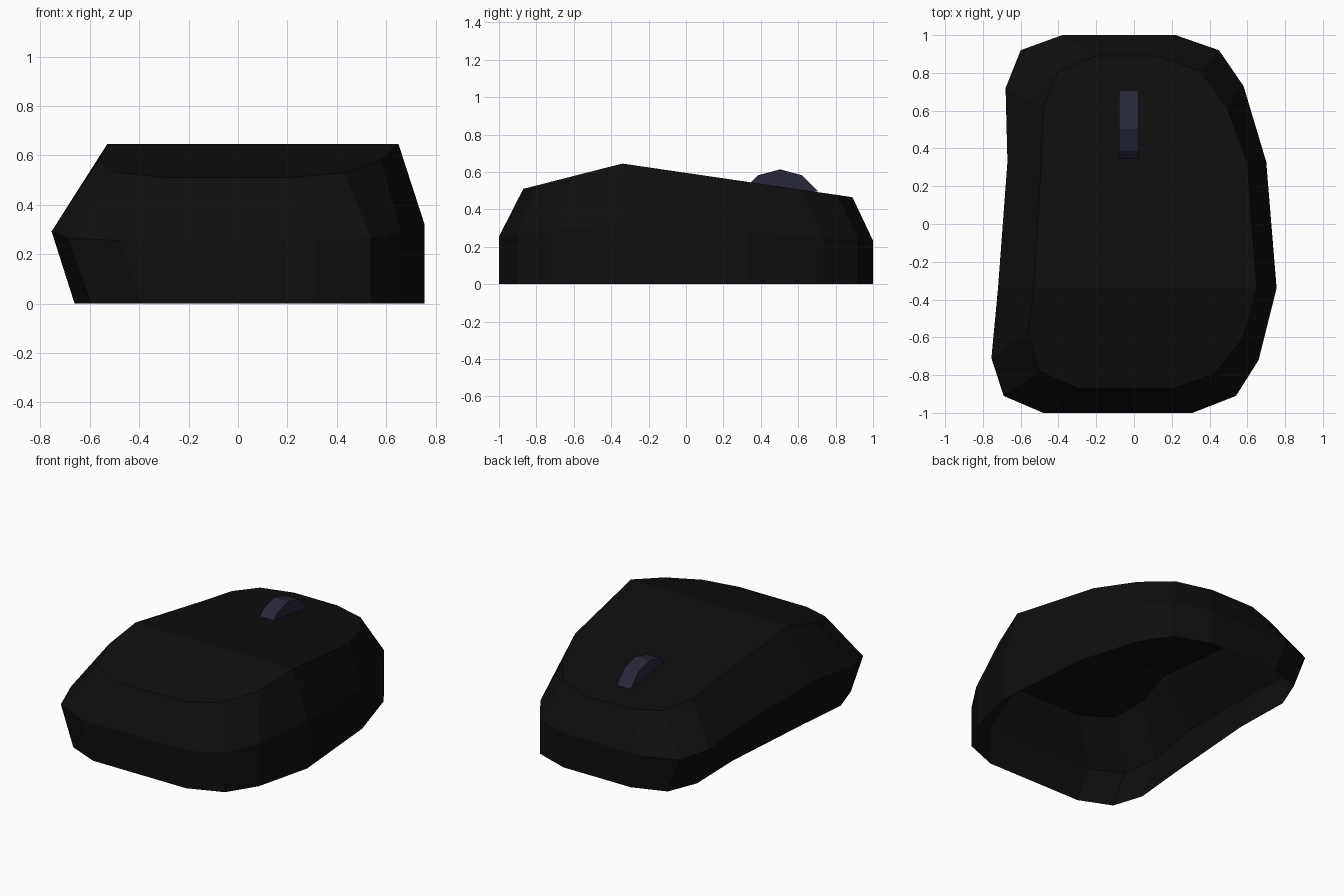
import bpy, bmesh, math

if "Cube" in bpy.data.objects:
    bpy.data.objects.remove(bpy.data.objects["Cube"])


def material(name, rgb):
    m = bpy.data.materials.new(name)
    m.diffuse_color = (*rgb, 1)
    m.use_nodes = True
    m.node_tree.nodes["Principled BSDF"].inputs["Base Color"].default_value = m.diffuse_color
    return m


def make_object(name, bm, mat):
    bmesh.ops.recalc_face_normals(bm, faces=bm.faces)
    me = bpy.data.meshes.new(name)
    bm.to_mesh(me)
    bm.free()
    me.materials.append(mat)
    ob = bpy.data.objects.new(name, me)
    bpy.context.collection.objects.link(ob)
    return ob


black = material("soft black", (0.0045, 0.0045, 0.0045))
slate = material("dark slate blue", (0.02, 0.02, 0.04))

# Widest outline and the smaller outline of the top, both clockwise from back left
waist = [(-.38, 1), (.22, 1), (.45, .92), (.58, .73), (.70, .33), (.755, -.34),
         (.66, -.72), (.54, -.91), (.31, -1), (-.48, -1), (-.69, -.91),
         (-.755, -.71), (-.72, -.34), (-.67, .33), (-.68, .72), (-.60, .92)]
crown = [(-.20, .89), (.12, .89), (.35, .81), (.49, .62), (.60, .33), (.65, -.34),
         (.58, -.60), (.43, -.79), (.21, -.87), (-.30, -.87), (-.50, -.78),
         (-.56, -.58), (-.53, -.34), (-.49, .33), (-.48, .62), (-.40, .81)]


def top_height(y):
    # ridge at y = -0.34, sloping down to both ends
    return .645 - .146 * (y + .34) if y > -.34 else .645 + .255 * (y + .34)


# Shell: open underneath, left wall leans in towards the base
bm = bmesh.new()
n = len(waist)
base = [bm.verts.new((x + (.093 if x < 0 else 0), y, 0)) for x, y in waist]
mid = [bm.verts.new((x, y, top_height(c[1]) / 2)) for (x, y), c in zip(waist, crown)]
top = [bm.verts.new((x, y, top_height(y))) for x, y in crown]
for low, high in ((base, mid), (mid, top)):
    for i in range(n):
        j = (i + 1) % n
        bm.faces.new((low[i], high[i], high[j], low[j]))
# top panels: palm end, middle, button end
bm.faces.new(top[5:13])
bm.faces.new((top[4], top[5], top[12], top[13]))
bm.faces.new(top[13:] + top[:5])
make_object("mouse_shell", bm, black)

# Scroll wheel: the upper arc of a twelve-sided wheel
bm = bmesh.new()
arc = [(.503 + .235 * math.sin(a), .379 + .235 * math.cos(a))
       for a in (math.radians(d) for d in range(-60, 61, 30))]
face = bm.faces.new([bm.verts.new((-.08, y, z)) for y, z in arc])
ext = bmesh.ops.extrude_face_region(bm, geom=[face], use_keep_orig=True)
bmesh.ops.translate(bm, vec=(.105, 0, 0),
                    verts=[g for g in ext["geom"] if isinstance(g, bmesh.types.BMVert)])
make_object("scroll_wheel", bm, slate)
